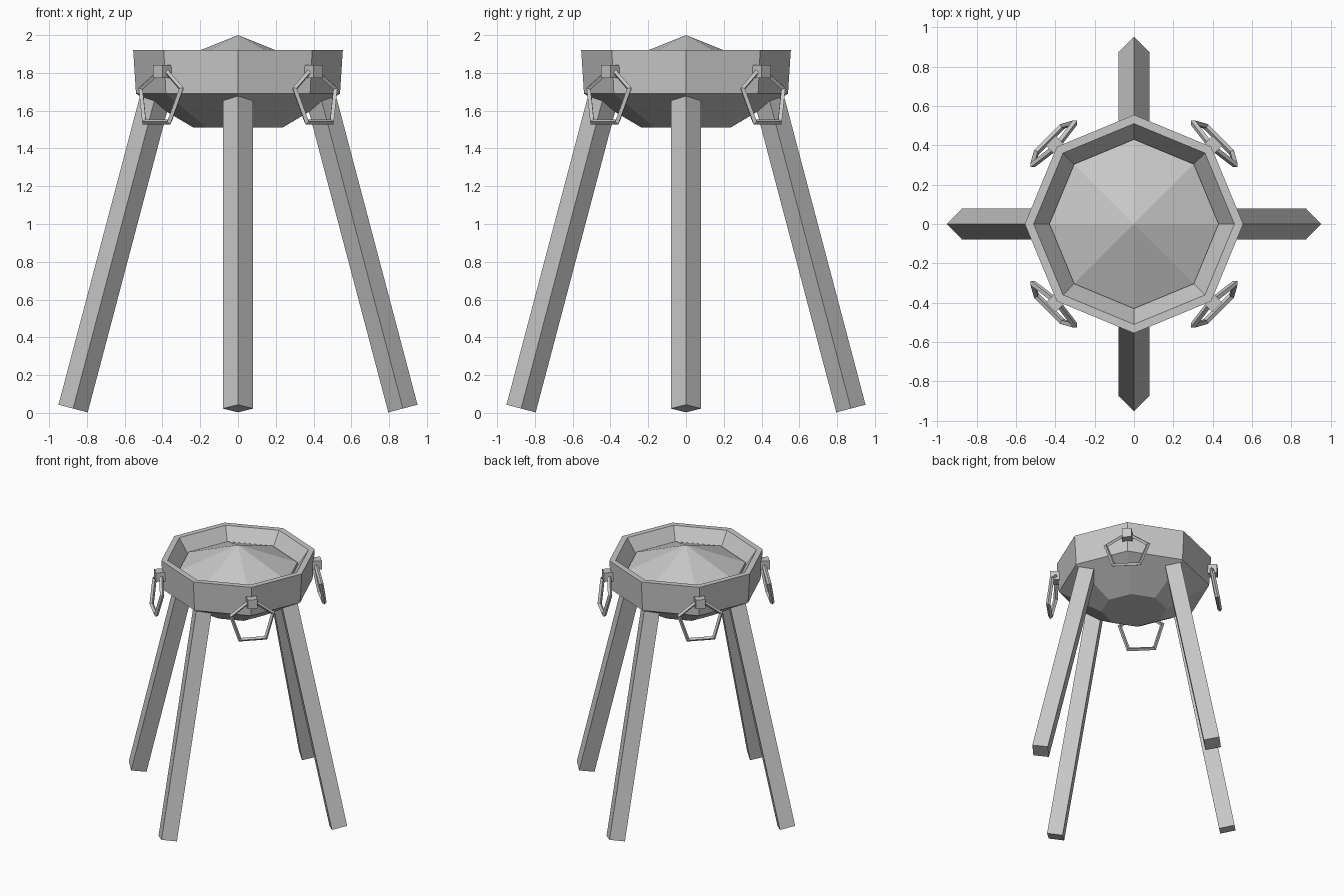
import bpy, bmesh
from math import pi, cos, sin, atan2
from mathutils import Matrix, Vector

cube = bpy.data.objects.get("Cube")
if cube:
    bpy.data.objects.remove(cube, do_unlink=True)

grey = bpy.data.materials.new("plain_grey")
grey.use_nodes = True
colour = (0.58, 0.58, 0.58, 1)
grey.diffuse_color = colour
grey.node_tree.nodes["Principled BSDF"].inputs["Base Color"].default_value = colour


def finish(name, bm, matrix=Matrix()):
    bmesh.ops.recalc_face_normals(bm, faces=bm.faces)
    mesh = bpy.data.meshes.new(name)
    bm.to_mesh(mesh)
    bm.free()
    mesh.materials.append(grey)
    obj = bpy.data.objects.new(name, mesh)
    obj.matrix_world = matrix
    bpy.context.collection.objects.link(obj)
    return obj


def lathe(name, profile, sides=8):
    """Spin a (radius, height) profile; a zero radius closes to a point."""
    bm = bmesh.new()
    rings = []
    for r, z in profile:
        angles = [2 * pi * i / sides for i in range(sides)]
        rings.append([bm.verts.new((r * cos(a), r * sin(a), z)) for a in angles])
    for low, high in zip(rings, rings[1:]):
        for i in range(sides):
            j = (i + 1) % sides
            bm.faces.new((low[i], low[j], high[j], high[i]))
    bm.faces.new(rings[0])
    bm.faces.new(rings[-1])
    bmesh.ops.remove_doubles(bm, verts=bm.verts, dist=1e-5)
    return finish(name, bm)


# Octagonal bowl with a bevelled rim, and the low heap inside it
lathe("bowl", [(0.235, 1.51), (0.54, 1.69), (0.555, 1.92), (0.51, 1.92), (0.43, 1.80)])
lathe("heap", [(0.43, 1.80), (0.43, 1.828), (0.0, 2.0)])


# Splayed square legs, one corner facing outward
def leg(name, turn):
    foot, top = Vector((0.873, 0, 0.023)), Vector((0.425, 0, 1.72))
    axis = top - foot
    bm = bmesh.new()
    bmesh.ops.create_cone(bm, cap_ends=True, segments=4, radius1=0.08, radius2=0.08,
                          depth=axis.length)
    lean = Matrix.Rotation(atan2(axis.x, axis.z), 4, 'Y')
    finish(name, bm, Matrix.Rotation(turn, 4, 'Z')
           @ Matrix.Translation((foot + top) / 2) @ lean)


# Five-sided ring handle with a diamond section, hung from a small block
def handle(name, turn):
    spin = Matrix.Rotation(turn, 4, 'Z')
    bm = bmesh.new()
    bmesh.ops.create_cube(bm, size=0.07)
    finish(name + "_block", bm, spin @ Matrix.Translation((0.565, 0, 1.808)))

    bm = bmesh.new()
    size, bar = 0.16, 0.016
    loops = []
    for i in range(5):
        a = 2 * pi * i / 5
        loop = []
        for k in range(4):
            b = k * pi / 2
            r = size + bar * cos(b)
            loop.append(bm.verts.new((bar * sin(b), r * sin(a), r * cos(a))))
        loops.append(loop)
    for i in range(5):
        for k in range(4):
            m, n = (i + 1) % 5, (k + 1) % 4
            bm.faces.new((loops[i][k], loops[m][k], loops[m][n], loops[i][n]))
    tilt = Matrix.Rotation(-0.18, 4, 'Y')
    finish(name + "_ring", bm, spin @ Matrix.Translation((0.585, 0, 1.668)) @ tilt)


for i, side in enumerate(("left", "back", "right", "front")):
    leg(side + "_leg", i * pi / 2)
for i, side in enumerate(("back_left", "back_right", "front_right", "front_left")):
    handle(side + "_handle", pi / 4 + i * pi / 2)
